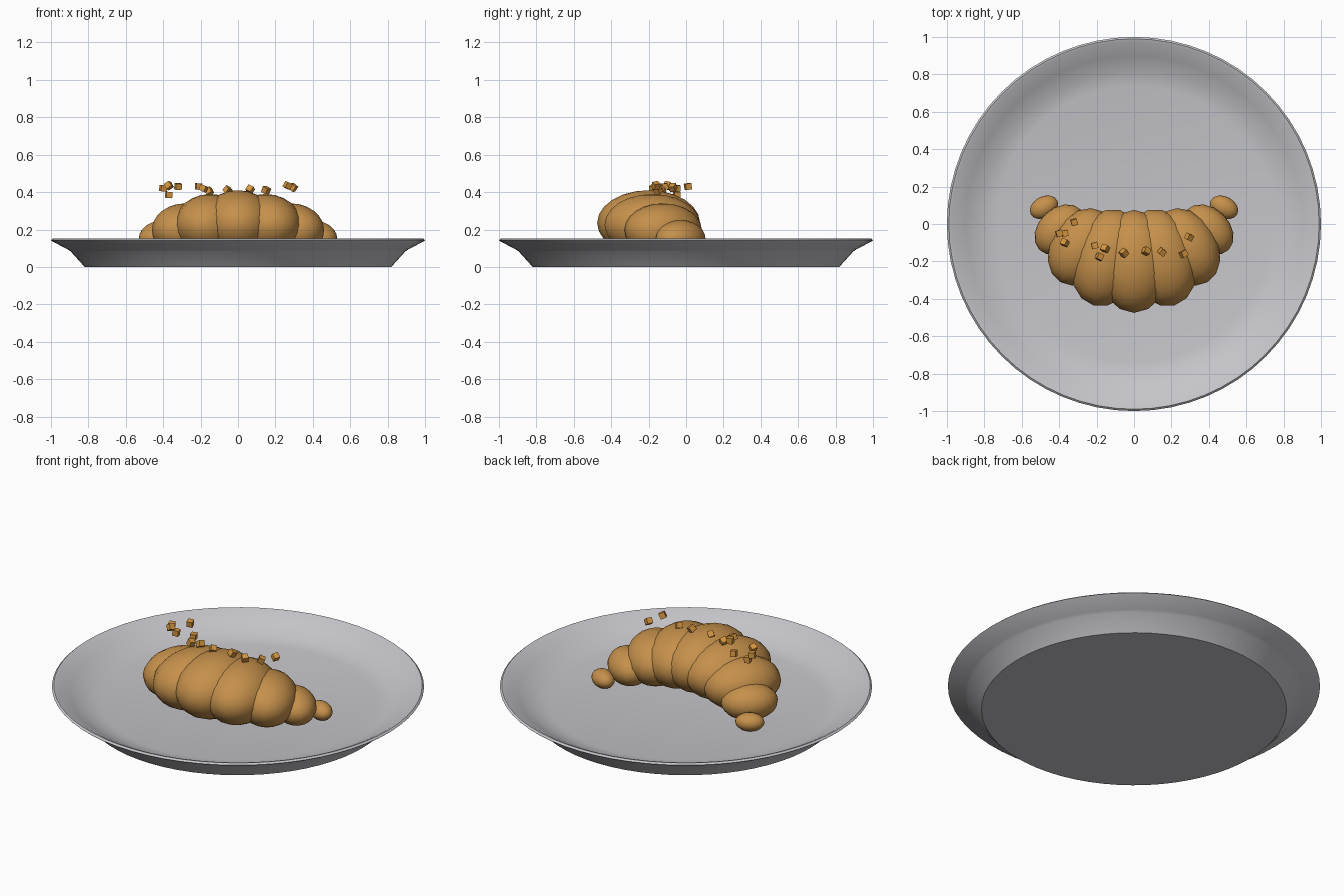
import bpy, bmesh, math, random
from mathutils import Matrix, Vector

if "Cube" in bpy.data.objects:
    bpy.data.objects.remove(bpy.data.objects["Cube"])

random.seed(4)


def material(name, rgb):
    m = bpy.data.materials.new(name)
    m.diffuse_color = (*rgb, 1)
    m.use_nodes = True
    m.node_tree.nodes["Principled BSDF"].inputs["Base Color"].default_value = m.diffuse_color
    return m


CERAMIC = material("pale grey ceramic", (0.56, 0.56, 0.59))
CRUST = material("golden crust", (0.56, 0.28, 0.07))
CRUMB = material("toasted crumb", (0.66, 0.30, 0.05))


def finish(name, bm, mat, smooth=None):
    bmesh.ops.recalc_face_normals(bm, faces=bm.faces)
    mesh = bpy.data.meshes.new(name)
    bm.to_mesh(mesh)
    bm.free()
    mesh.materials.append(mat)
    ob = bpy.data.objects.new(name, mesh)
    bpy.context.collection.objects.link(ob)
    if smooth:
        bpy.ops.object.select_all(action='DESELECT')
        ob.select_set(True)
        bpy.context.view_layer.objects.active = ob
        bpy.ops.object.shade_smooth_by_angle(angle=math.radians(smooth))
    return ob


# Plate: closed profile spun round z
profile = [(0, 0), (0.82, 0), (0.895, 0.083), (0.91, 0.093), (0.995, 0.138), (1.0, 0.143),
           (0.99, 0.152), (0.975, 0.148), (0.9, 0.105), (0.82, 0.065), (0.74, 0.05), (0, 0.05)]
bm = bmesh.new()
verts = [bm.verts.new((r, 0, z)) for r, z in profile]
edges = [bm.edges.new(p) for p in zip(verts, verts[1:])]
bmesh.ops.spin(bm, geom=verts + edges, axis=(0, 0, 1), cent=(0, 0, 0),
               angle=math.tau, steps=64)
bmesh.ops.remove_doubles(bm, verts=bm.verts, dist=0.0005)
finish("plate", bm, CERAMIC, 40)

# Croissant: overlapping ellipsoid rolls on an arc, shrinking to the tips
# (along the arc, across the arc, height, centre z)
rolls = [(0.20, 0.275, 0.175, 0.235), (0.19, 0.265, 0.165, 0.225), (0.165, 0.22, 0.143, 0.197),
         (0.115, 0.155, 0.10, 0.15), (0.058, 0.08, 0.05, 0.097)]
ARC = 0.545
for i in range(-4, 5):
    along, across, height, z = rolls[abs(i)]
    angle = math.radians(15.5 * i)
    bm = bmesh.new()
    place = (Matrix.Translation((ARC * math.sin(angle), 0.345 - ARC * math.cos(angle), z))
             @ Matrix.Rotation(angle, 4, 'Z') @ Matrix.Diagonal((along, across, height, 1)))
    bmesh.ops.create_uvsphere(bm, u_segments=16, v_segments=12, radius=1, matrix=place)
    finish(f"croissant_roll_{i + 5}", bm, CRUST, 60)

# Crumbs: small tumbled cubes
crumbs = [(-0.40, -0.05, 0.42), (-0.37, -0.05, 0.385), (-0.37, -0.10, 0.435), (-0.32, 0.01, 0.43),
          (-0.21, -0.115, 0.43), (-0.155, -0.13, 0.405), (-0.185, -0.175, 0.42),
          (-0.055, -0.155, 0.41), (0.065, -0.145, 0.415), (0.15, -0.15, 0.41),
          (0.265, -0.16, 0.435), (0.295, -0.07, 0.425)]
for n, pos in enumerate(crumbs):
    bm = bmesh.new()
    turn = Matrix.Rotation(random.uniform(0, 1.5), 4, Vector((random.random(), random.random(), 1)))
    bmesh.ops.create_cube(bm, size=0.033, matrix=Matrix.Translation(pos) @ turn)
    finish(f"crumb_{n + 1}", bm, CRUMB)
